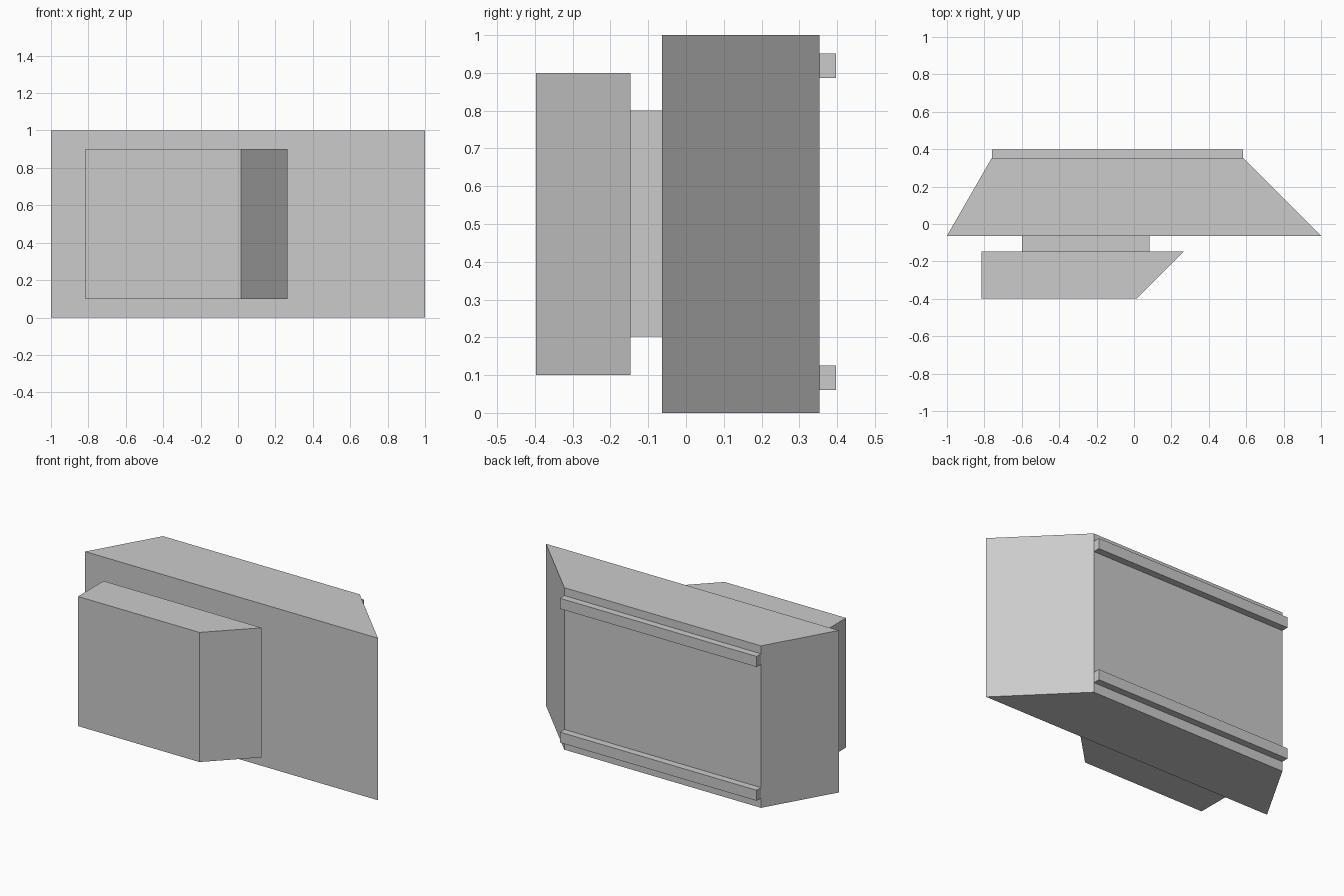
import bpy
import bmesh

if "Cube" in bpy.data.objects:
    bpy.data.objects.remove(bpy.data.objects["Cube"])


def prism(name, profile, z0, z1):
    """Extrude an xy outline (counter-clockwise) from z0 up to z1."""
    bm = bmesh.new()
    face = bm.faces.new([bm.verts.new((x, y, z0)) for x, y in profile])
    top = bmesh.ops.extrude_face_region(bm, geom=[face])["geom"]
    moved = [v for v in top if isinstance(v, bmesh.types.BMVert)]
    bmesh.ops.translate(bm, verts=moved, vec=(0, 0, z1 - z0))
    bmesh.ops.recalc_face_normals(bm, faces=bm.faces)
    mesh = bpy.data.meshes.new(name)
    bm.to_mesh(mesh)
    bm.free()
    obj = bpy.data.objects.new(name, mesh)
    bpy.context.collection.objects.link(obj)
    return obj


def rect(x0, x1, y0, y1):
    return [(x0, y0), (x1, y0), (x1, y1), (x0, y1)]


# Depth levels from front to back
FRONT, BLOCK_BACK, BODY_FRONT, BODY_BACK, BACK = -0.397, -0.147, -0.063, 0.354, 0.397

# Main body with unequal slanted ends
prism("main_body", [(-1, BODY_FRONT), (1, BODY_FRONT),
                    (0.583, BODY_BACK), (-0.76, BODY_BACK)], 0, 1)

# Spacer joining the body and the front block
prism("spacer", rect(-0.6, 0.083, BLOCK_BACK, BODY_FRONT), 0.202, 0.8)

# Front block with one chamfered side
prism("front_block", [(-0.815, FRONT), (0.015, FRONT),
                      (0.265, BLOCK_BACK), (-0.815, BLOCK_BACK)], 0.1, 0.9)

# Two rails along the back
for name, z0, z1 in (("lower_rail", 0.06, 0.125), ("upper_rail", 0.886, 0.951)):
    prism(name, rect(-0.76, 0.583, BODY_BACK, BACK), z0, z1)
